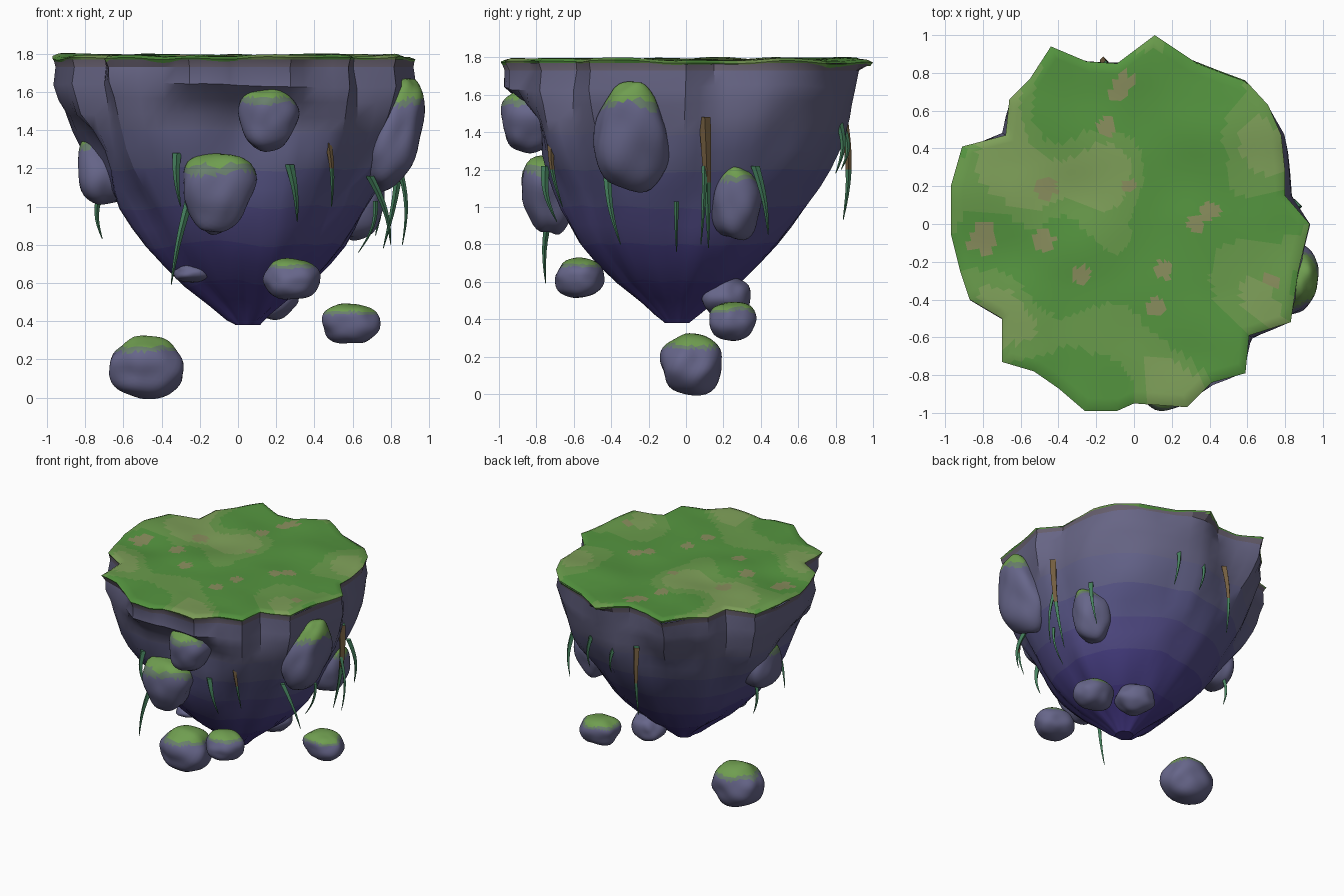
import bpy, bmesh, math
from mathutils import Vector, Euler, noise

if "Cube" in bpy.data.objects:
    bpy.data.objects.remove(bpy.data.objects["Cube"])


def mat(name, c):
    m = bpy.data.materials.new(name)
    m.diffuse_color = (*c, 1)
    m.use_nodes = True
    m.node_tree.nodes["Principled BSDF"].inputs["Base Color"].default_value = m.diffuse_color
    return m


GRASS = [mat("grass", (.09, .30, .05)), mat("dry_grass", (.21, .35, .10)),
         mat("mid_grass", (.14, .325, .07)), mat("faded_flowers", (.25, .27, .11))]
# rock tints from the deep purple tip up to the earthy rim
ROCK = [mat("rock_%d" % i, c) for i, c in enumerate([
    (.055, .037, .22), (.065, .05, .235), (.085, .072, .245), (.10, .095, .25),
    (.125, .123, .25), (.135, .13, .235), (.13, .11, .15)])]
STONE, MOSS = mat("stone", (.135, .133, .255)), mat("moss", (.16, .34, .08))
PALE = mat("moss_edge", (.14, .21, .15))
VINE, ROOT = mat("vine_green", (.06, .22, .11)), mat("root_brown", (.17, .11, .05))


def finish(bm, name, mats, angle=40):
    bmesh.ops.recalc_face_normals(bm, faces=bm.faces)
    me = bpy.data.meshes.new(name)
    bm.to_mesh(me)
    bm.free()
    ob = bpy.data.objects.new(name, me)
    bpy.context.collection.objects.link(ob)
    for m in mats:
        me.materials.append(m)
    bpy.ops.object.select_all(action='DESELECT')
    ob.select_set(True)
    bpy.context.view_layer.objects.active = ob
    bpy.ops.object.shade_smooth_by_angle(angle=math.radians(angle))
    return ob


def bridge(bm, a, b):
    n = len(a)
    return [bm.faces.new((a[i], a[(i + 1) % n], b[(i + 1) % n], b[i])) for i in range(n)]


# ragged plan outline of the island
OUT = [(.11, 1), (.32, .86), (.59, .76), (.71, .63), (.78, .47), (.80, .28), (.80, .15),
       (.93, .0), (.87, -.25), (.83, -.52), (.61, -.59), (.59, -.79), (.41, -.84),
       (.28, -.97), (0, -.95), (-.09, -.99), (-.26, -.99), (-.40, -.87), (-.53, -.78),
       (-.70, -.73), (-.70, -.50), (-.87, -.40), (-.92, -.25), (-.97, -.05), (-.97, .2),
       (-.91, .41), (-.68, .47), (-.66, .66), (-.55, .77), (-.44, .94), (-.25, .86), (-.09, .85)]


def divide(n):
    pts = [Vector(p) for p in OUT]
    return [p.lerp(pts[(i + 1) % len(pts)], k / n) for i, p in enumerate(pts) for k in range(n)]


# depth profile: z, scale, roundness, then limits on front y, back y, front-left x
PROF = [(1.77, .995, 0, 1, 1, 1), (1.73, .985, .1, 1, .91, 1), (1.64, 1.0, .2, .96, .88, .97),
        (1.56, .98, .32, .84, .86, .93), (1.48, .96, .4, .76, .85, .84), (1.4, .93, .48, .74, .84, .74),
        (1.3, .89, .54, .73, .82, .67), (1.2, .84, .6, .71, .79, .64), (1.1, .78, .65, .69, .72, .63),
        (1.0, .715, .7, .66, .64, .61), (.9, .65, .75, .6, .56, .55), (.8, .575, .8, .55, .5, .5),
        (.7, .48, .88, 1, 1, 1), (.6, .37, .95, 1, 1, 1), (.5, .225, 1, 1, 1, 1),
        (.43, .13, 1, 1, 1, 1), (.38, .07, 1, 1, 1, 1)]


def drift(z):
    t = max(0, min(1, (1.7 - z) / 1.3))
    return Vector((.05 * t, -.05 * t))


def soft(v, lim):
    return v if v < lim else lim + .2 * (v - lim)


# island rock
bm = bmesh.new()
rings = []
for z, s, k, front, back, left in PROF:
    ring = []
    for p in divide(2):
        q = (p.lerp(p.normalized() * .92, k)) * s + drift(z)
        q.y = -soft(-q.y, front) if q.y < 0 else soft(q.y, back)
        if q.x < 0 and q.y < .12:
            w = min(1, (.12 - q.y) / .25)
            q.x += w * (-soft(-q.x, left) - q.x)
        n = noise.noise((p.x * 3.5, p.y * 3.5, z * 2.5 + 4)) * .06 * min(1, k * 2) * s
        q += p.normalized() * n
        dz = 0 if k < .11 or s < .1 else .04 * noise.noise((p.x * 2, p.y * 2, z + 9))
        ring.append(bm.verts.new((q.x, q.y, z + dz)))
    rings.append(ring)
for a, b in zip(rings, rings[1:]):
    bridge(bm, a, b)
bm.faces.new(rings[-1])
for f in bm.faces:
    z = f.calc_center_median().z
    f.material_index = 6 if z > 1.71 else max(0, min(5, int((z - .4) / .2)))
finish(bm, "island_rock", ROCK, 30)

# grassy top with a thin turf lip
bm = bmesh.new()
rings = []
for s, base in [(.985, 1.755), (1, 1.775)] + [(1 - i / 30, 1.788) for i in range(1, 30)]:
    rings.append([bm.verts.new((p.x * s, p.y * s, base + .022 * noise.noise((p.x * s * 3, p.y * s * 3, 1))))
                  for p in divide(4)])
for a, b in zip(rings, rings[1:]):
    bridge(bm, a, b)
bm.faces.new(rings[-1])
# small faded flower patches: x, y, radius
SPOTS = [(-.08, .70, .05), (-.05, .76, .05), (-.14, .51, .05), (-.8, -.08, .08), (-.48, -.09, .06),
         (-.28, -.27, .05), (.11, -.44, .05), (.16, -.24, .05), (.33, 0, .05), (-.03, .2, .04),
         (.73, -.3, .05), (-.47, .19, .06), (.4, .07, .05)]
for f in bm.faces:
    c = f.calc_center_median()
    n = noise.noise((c.x * 2.2, c.y * 2.2, 7))
    f.material_index = 1 if n > .24 else 2 if n > .03 else 0
    if any((c.xy - Vector((x, y))).length < r for x, y, r in SPOTS):
        f.material_index = 3
finish(bm, "grass_top", GRASS, 50)


# mossy boulders stuck to the cliff and floating below it
def boulder(name, loc, rad, rot=(0, 0, 0), taper=0, moss=.4):
    bm = bmesh.new()
    bmesh.ops.create_icosphere(bm, subdivisions=4, radius=1)
    e = Euler([math.radians(a) for a in rot])
    off = Vector(loc) * 5
    for v in bm.verts:
        d = v.co.copy()
        # rounded, slightly boxy and lumpy
        m = (abs(d.x) ** 2.25 + abs(d.y) ** 2.25 + abs(d.z) ** 2.25) ** (-1 / 2.25)
        m *= .98 + .14 * noise.noise(d * 1.4 + off)
        t = 1 + taper * d.z
        p = Vector((d.x * m * rad[0] * t, d.y * m * rad[1] * t, d.z * m * rad[2]))
        v.co = e.to_matrix() @ p + Vector(loc)
    zs = [v.co.z for v in bm.verts]
    bm.normal_update()
    for f in bm.faces:
        c = f.calc_center_median()
        h = (c.z - min(zs)) / (max(zs) - min(zs)) + .08 * noise.noise(c * 9)
        if moss and f.normal.z > .1:
            f.material_index = 1 if h > 1.23 - moss else 2 if h > 1.15 - moss else 0
    finish(bm, name, [STONE, MOSS, PALE], 40)


boulder("cliff_boulder_front_high", (.16, -.84, 1.46), (.15, .15, .17), (0, 0, 0), .1)
boulder("cliff_boulder_front_low", (-.11, -.73, 1.07), (.19, .155, .22), (0, 8, 0), .28)
boulder("cliff_boulder_left", (-.71, .06, 1.2), (.13, .16, .20), (0, -8, 0), -.1)
boulder("cliff_boulder_right_high", (.82, -.29, 1.38), (.14, .2, .30), (0, 20, 0), -.15)
boulder("cliff_boulder_right_low", (.63, .27, 1.03), (.13, .135, .215), (0, 12, 0))
boulder("cliff_boulder_back_low", (.17, .22, .52), (.14, .12, .11), (0, 0, -30), 0, 0)
boulder("cliff_boulder_under", (-.23, -.24, .655), (.11, .14, .05), (0, 0, 0), 0, 0)
boulder("floating_rock_front", (.28, -.57, .62), (.15, .13, .108))
boulder("floating_rock_right", (.59, .25, .39), (.15, .125, .11))
boulder("floating_rock_left", (-.48, .03, .16), (.195, .168, .163))


# hanging vines: tapering curved strands, rooted on the cliff surface
def vine(i, start, end, width, root):
    bm = bmesh.new()
    a, b = Vector(start), Vector(end)
    out = Vector((a.x, a.y, 0)).normalized()
    rings = []
    for k in range(9):
        t = k / 8
        c = a.lerp(b, t) + out * .03 * math.sin(math.pi * t)
        r = width * (1 - t) ** .8 + .002
        rings.append([bm.verts.new(c + Vector((math.cos(j * math.pi / 2), math.sin(j * math.pi / 2), 0)) * r)
                      for j in range(4)])
    for k, (p, q) in enumerate(zip(rings, rings[1:])):
        for f in bridge(bm, p, q):
            f.material_index = int(root and k < 4)
    bm.faces.new(rings[0])
    bm.faces.new(rings[-1])
    finish(bm, "vine_%02d" % i, [VINE, ROOT], 50)


VINES = [((-.25, -.70, 1.05), (-.35, -.75, .59), .022, 0), ((-.32, -.74, 1.28), (-.30, -.75, 1.0), .022, 0),
         ((.27, -.75, 1.22), (.31, -.69, .92), .022, 0), ((.46, -.72, 1.4), (.49, -.66, 1.0), .018, 1),
         ((.69, -.42, 1.16), (.80, -.35, .8), .02, 0), ((.72, -.05, 1.03), (.63, -.05, .76), .012, 0),
         ((.85, .1, 1.48), (.76, .12, .78), .03, 1), ((.72, .37, 1.22), (.72, .44, .85), .022, 0),
         ((.84, .1, 1.22), (.86, .08, .8), .014, 0), ((-.15, .84, 1.47), (-.17, .84, .93), .024, 1),
         ((.26, .82, 1.45), (.29, .80, 1.18), .018, 0), ((.05, .84, 1.42), (.08, .83, 1.2), .016, 0),
         ((-.71, .14, 1.1), (-.71, .16, .83), .018, 0)]
for i, v in enumerate(VINES):
    vine(i, *v)
